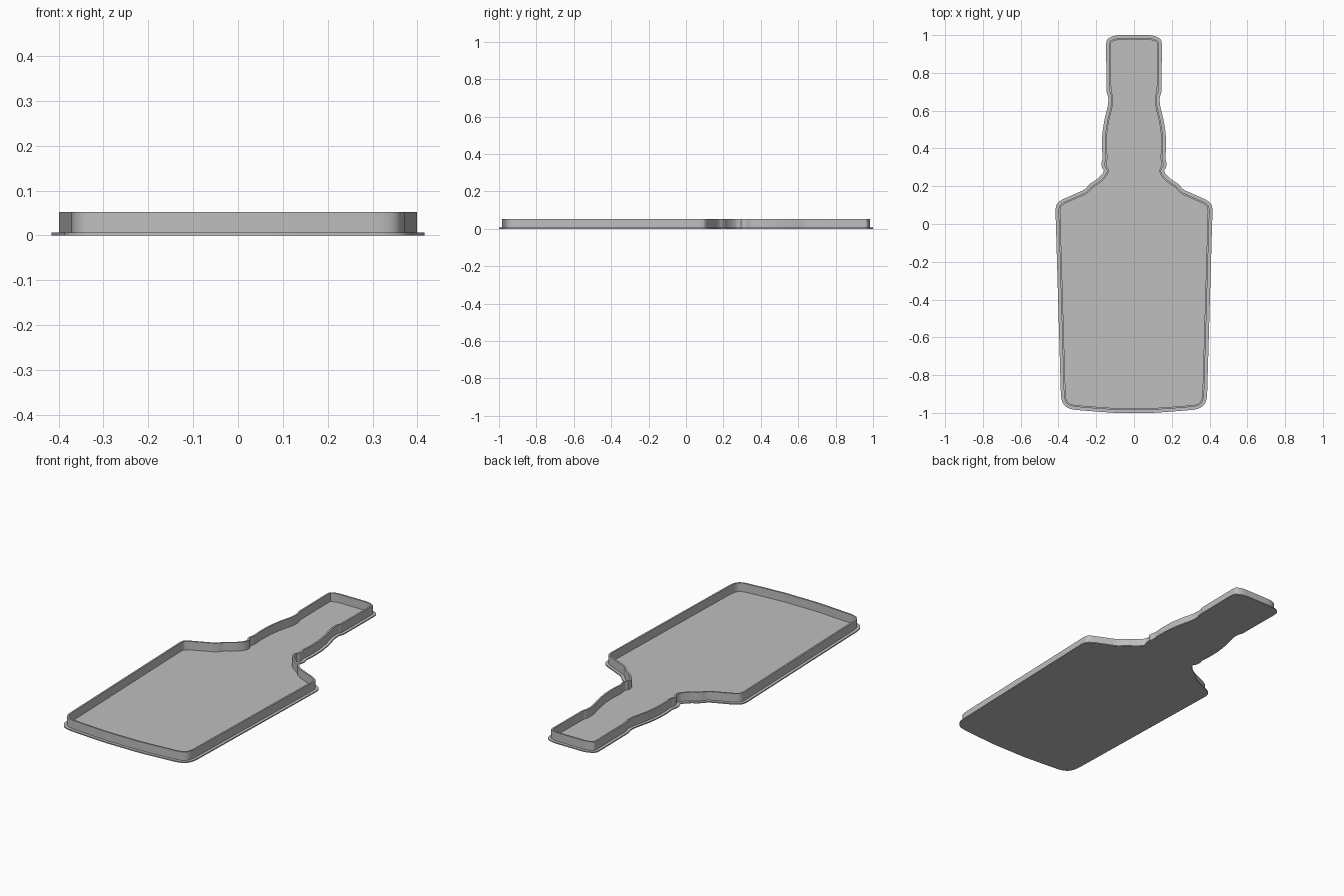
import bpy, bmesh
from mathutils import Vector

cube = bpy.data.objects.get("Cube")
if cube:
    bpy.data.objects.remove(cube, do_unlink=True)

grey = bpy.data.materials.new("light_grey")
grey.use_nodes = True
GREY = (0.52, 0.52, 0.52, 1)
grey.diffuse_color = GREY
grey.node_tree.nodes["Principled BSDF"].inputs["Base Color"].default_value = GREY

# Left half of the bottle outline, from the cap down to the base
HALF = [(-.09, 1.0), (-.125, .99), (-.145, .975), (-.148, .95), (-.145, .69),
        (-.136, .675), (-.136, .635), (-.157, .55), (-.168, .48), (-.17, .39),
        (-.164, .35), (-.173, .325), (-.17, .295), (-.155, .28), (-.187, .243),
        (-.238, .21), (-.258, .183), (-.385, .127), (-.409, .108), (-.416, .08),
        (-.413, -.02), (-.387, -.91), (-.38, -.945), (-.36, -.97),
        (-.325, -.983), (-.2, -.993), (-.1, -1.0)]
outline = [Vector(p) for p in HALF] + [Vector((-x, y)) for x, y in reversed(HALF)]


def soften(pts, reach):
    """Cut every corner by a short, limited distance."""
    out = []
    for i, p in enumerate(pts):
        for q in (pts[i - 1], pts[(i + 1) % len(pts)]):
            d = q - p
            out.append(p + d.normalized() * min(reach, d.length * .25))
    return out


def inset(pts, amount):
    """Offset a counter-clockwise outline inward with mitred corners."""
    out = []
    for i, p in enumerate(pts):
        a = (p - pts[i - 1]).normalized()
        b = (pts[(i + 1) % len(pts)] - p).normalized()
        na, nb = Vector((-a.y, a.x)), Vector((-b.y, b.x))
        m = (na + nb).normalized()
        out.append(p + m * amount / max(m.dot(na), .5))
    return out


def loft(name, sections, closed):
    """Join (inset, height) rings; closed sections loop, open ones are capped."""
    bm = bmesh.new()
    rings = [[bm.verts.new((p.x, p.y, z)) for p in inset(outline, d)]
             for d, z in sections]
    pairs = list(zip(rings, rings[1:]))
    if closed:
        pairs.append((rings[-1], rings[0]))
    else:
        bm.faces.new(rings[0])
        bm.faces.new(rings[-1])
    n = len(outline)
    for lo, hi in pairs:
        for i in range(n):
            j = (i + 1) % n
            bm.faces.new((lo[i], lo[j], hi[j], hi[i]))
    bmesh.ops.recalc_face_normals(bm, faces=bm.faces)
    mesh = bpy.data.meshes.new(name)
    bm.to_mesh(mesh)
    bm.free()
    mesh.materials.append(grey)
    obj = bpy.data.objects.new(name, mesh)
    bpy.context.collection.objects.link(obj)


outline = soften(soften(outline, .012), .005)

FLOOR, TOP = .006, .052
OUTER, INNER = .016, .025

# Thin bottle-shaped floor with its projecting flange
loft("base_plate", [(0, 0), (0, FLOOR)], False)
# Upright wall set in from the flange
loft("rim_wall", [(OUTER, FLOOR - .002), (OUTER, TOP),
                  (INNER, TOP), (INNER, FLOOR - .002)], True)
